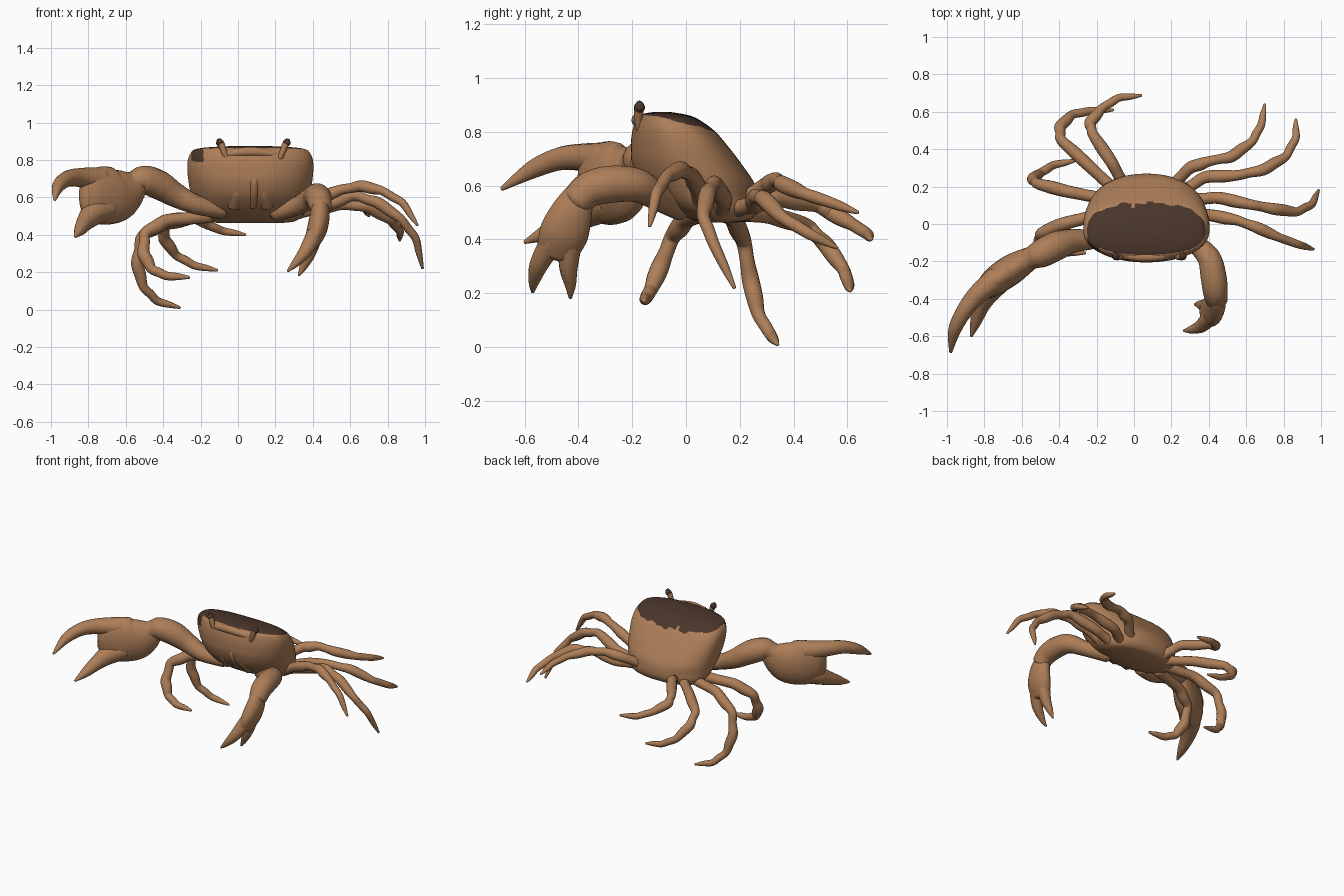
import bpy, bmesh, math
from mathutils import Vector


def material(name, rgb):
    m = bpy.data.materials.new(name)
    m.diffuse_color = (*rgb, 1)
    return m


TAN = material("tan shell", (0.42, 0.21, 0.098))
DARK = material("dark brown", (0.068, 0.036, 0.024))


def spline(rows, steps):
    """Smooth rows of numbers (Catmull-Rom)."""
    p = [rows[0]] + list(rows) + [rows[-1]]
    out = []
    for i in range(1, len(p) - 2):
        for k in range(steps):
            t = k / steps
            out.append([0.5 * (2 * b + (c - a) * t + (2 * a - 5 * b + 4 * c - d) * t * t
                               + (3 * b - a - 3 * c + d) * t ** 3)
                        for a, b, c, d in zip(*p[i - 1:i + 3])])
    return out + [list(rows[-1])]


def loft(name, rings, mats=(TAN,), rule=None):
    """Skin a list of closed rings and cap both ends."""
    bm = bmesh.new()
    loops = [[bm.verts.new(v) for v in r] for r in rings]
    n = len(loops[0])
    for a, b in zip(loops, loops[1:]):
        for j in range(n):
            bm.faces.new((a[j], a[(j + 1) % n], b[(j + 1) % n], b[j]))
    for end in (loops[0], loops[-1]):
        c = bm.verts.new(sum((v.co for v in end), Vector()) / n)
        for j in range(n):
            bm.faces.new((end[j], end[(j + 1) % n], c))
    bmesh.ops.recalc_face_normals(bm, faces=bm.faces)
    for f in bm.faces:
        f.smooth = True
        if rule:
            f.material_index = rule(f)
    me = bpy.data.meshes.new(name)
    bm.to_mesh(me)
    bm.free()
    for m in mats:
        me.materials.append(m)
    ob = bpy.data.objects.new(name, me)
    bpy.context.collection.objects.link(ob)
    return ob


def limb(name, rows, up=(0, 0, 1), mat=TAN, sides=16, steps=6):
    """Tube through rows of x, y, z, radius and optional second radius."""
    rows = spline([tuple(r) + (r[3],) * (5 - len(r)) for r in rows], steps)
    pts = [Vector(r[:3]) for r in rows]
    rings = []
    last = len(pts) - 1
    ref = Vector(up)
    for i, r in enumerate(rows):
        t = (pts[min(i + 1, last)] - pts[max(i - 1, 0)]).normalized()
        s = t.cross(ref).normalized()
        u = s.cross(t)
        if abs(r[3] - r[4]) < 1e-6:
            ref = u                      # round limbs carry their frame along
        ring = lambda c, k: [c + s * (k * r[3] * math.cos(a)) + u * (k * r[4] * math.sin(a))
                             for a in (2 * math.pi * j / sides for j in range(sides))]
        if i == 0:
            rings.append(ring(pts[0] - t * r[3] * 0.4, 0.6))
        rings.append(ring(pts[i], 1))
        if i == last:
            rings.append(ring(pts[i] + t * r[3] * 0.4, 0.6))
    return loft(name, rings, (mat,))


def leg(name, pts, r=0.034):
    """Walking leg: full upper part, pinched joints, fine tip."""
    shape = (1.0, 0.9, 0.95, 1.0, 0.82, 0.78, 0.92, 0.9, 0.7, 0.68, 0.62, 0.5, 0.2)
    rows = []
    for i, p in enumerate(pts):
        rows.append((*p, r * shape[2 * i]))
        if i + 1 < len(pts):
            mid = [(a + b) / 2 for a, b in zip(p, pts[i + 1])]
            rows.append((*mid, r * shape[2 * i + 1]))
    limb(name, rows, steps=4)


# Body: stacked rounded outlines; columns are z, front y, back y, half width
CX = 0.066
levels = spline([(0.463, 0.09, 0.19, 0.17), (0.475, 0.02, 0.24, 0.245), (0.52, -0.08, 0.268, 0.293),
                 (0.60, -0.165, 0.258, 0.315), (0.68, -0.20, 0.207, 0.33), (0.75, -0.205, 0.153, 0.337),
                 (0.80, -0.20, 0.11, 0.334), (0.835, -0.19, 0.065, 0.32), (0.857, -0.178, 0.025, 0.295),
                 (0.868, -0.155, -0.02, 0.22), (0.874, -0.12, -0.06, 0.10)], 12)


def outline(z, yf, yb, w, n=160):
    """Oval ring whose back half grows squarer toward the top."""
    out = []
    back = 2.1 + 0.9 * min(1, max(0, (z - 0.56) / 0.2))
    for j in range(n):
        a = 2 * math.pi * j / n
        c, s = math.cos(a), math.sin(a)
        e = 2 / (back if s > 0 else 2.12)
        out.append(Vector((CX + w * math.copysign(abs(c) ** e, c),
                           (yf + yb) / 2 + (yb - yf) / 2 * math.copysign(abs(s) ** e, s), z)))
    return out


def shell_patch(f):
    """Dark saddle on the upper shell with a wavy edge and a central notch."""
    c = f.calc_center_median()
    x, y = c.x - CX, c.y + 0.025
    if -0.25 < c.x < -0.185 and c.y < -0.02 and c.z > 0.79 + 0.2 * max(0, -0.215 - c.x):
        return 1                         # dark front left corner
    wave = 0.006 * math.sin(38 * x) + 0.004 * math.sin(85 * x)
    notch = 0.022 if abs(x + 0.065) < 0.012 else 0
    b = 0.138 + wave - notch if y > 0 else 0.138
    p = 2.3 if y > 0 else 2.6
    return int(f.normal.z > 0.1 and c.z > 0.74 and abs(x / 0.316) ** p + abs(y / b) ** p < 1)


loft("body_shell", [outline(*r) for r in levels], (TAN, DARK), shell_patch)

# Face: brow rim, mouth ridge and cheek swellings
limb("brow_rim", [(-0.12, -0.145, 0.835, 0.02), (-0.06, -0.163, 0.832, 0.022), (0.0, -0.174, 0.84, 0.024),
                  (CX, -0.177, 0.844, 0.026), (0.13, -0.174, 0.84, 0.024), (0.19, -0.163, 0.832, 0.022),
                  (0.25, -0.145, 0.835, 0.02)])
limb("mouth_ridge", [(0.08, -0.182, 0.71, 0.014), (0.085, -0.182, 0.68, 0.025), (0.085, -0.155, 0.62, 0.027),
                     (0.08, -0.10, 0.55, 0.02)], up=(0, 1, 0))
for side in (-1, 1):
    tag = "left" if side < 0 else "right"
    limb(tag + "_cheek", [(CX + side * 0.06, -0.155, 0.68, 0.025), (CX + side * 0.07, -0.135, 0.63, 0.042),
                          (CX + side * 0.09, -0.08, 0.56, 0.042)], up=(0, 1, 0))
    # Eye stalk, dark eye and dark socket
    ex = 0.082
    limb(tag + "_eye_stalk", [(ex + side * 0.143, -0.172, 0.81, 0.015), (ex + side * 0.157, -0.177, 0.845, 0.016),
                              (ex + side * 0.172, -0.175, 0.885, 0.019)], up=(0, 1, 0))
    limb(tag + "_eye", [(ex + side * 0.172, -0.175, 0.878, 0.016), (ex + side * 0.179, -0.173, 0.893, 0.021),
                        (ex + side * 0.185, -0.172, 0.909, 0.012)], up=(0, 1, 0), mat=DARK)
    limb(tag + "_eye_socket", [(ex + side * 0.11, -0.175, 0.803, 0.007), (ex + side * 0.15, -0.167, 0.797, 0.011),
                               (ex + side * 0.19, -0.155, 0.805, 0.007)], mat=DARK)

# Large left claw
limb("large_claw_arm", [(-0.08, -0.03, 0.53, 0.045), (-0.22, -0.08, 0.56, 0.052), (-0.33, -0.09, 0.61, 0.065),
                        (-0.42, -0.12, 0.665, 0.078), (-0.50, -0.16, 0.695, 0.075), (-0.545, -0.18, 0.685, 0.062),
                        (-0.59, -0.2, 0.665, 0.06)])
limb("large_claw_palm", [(-0.53, -0.17, 0.675, 0.055, 0.065), (-0.585, -0.20, 0.64, 0.068, 0.115),
                         (-0.65, -0.24, 0.612, 0.08, 0.147), (-0.73, -0.295, 0.61, 0.078, 0.155),
                         (-0.79, -0.345, 0.61, 0.062, 0.135), (-0.825, -0.38, 0.61, 0.035, 0.09)], sides=24)
limb("large_claw_upper_finger", [(-0.73, -0.29, 0.695, 0.066), (-0.84, -0.38, 0.705, 0.052), (-0.91, -0.47, 0.70, 0.043),
                                 (-0.96, -0.57, 0.66, 0.034), (-0.98, -0.685, 0.588, 0.008)])
limb("large_claw_lower_finger", [(-0.70, -0.28, 0.545, 0.07), (-0.77, -0.35, 0.515, 0.066), (-0.815, -0.43, 0.47, 0.048),
                                 (-0.845, -0.52, 0.425, 0.031), (-0.87, -0.60, 0.39, 0.007)])

# Small right claw
limb("small_claw_arm", [(0.20, -0.02, 0.52, 0.05), (0.32, -0.10, 0.555, 0.05), (0.40, -0.18, 0.60, 0.063),
                        (0.425, -0.28, 0.605, 0.070), (0.435, -0.36, 0.585, 0.067), (0.443, -0.41, 0.54, 0.058)])
limb("small_claw_palm", [(0.44, -0.395, 0.57, 0.042, 0.055), (0.437, -0.425, 0.50, 0.053, 0.078),
                         (0.42, -0.455, 0.42, 0.053, 0.091), (0.388, -0.48, 0.345, 0.04, 0.075)],
     up=(0, 1, 0), sides=24)
limb("small_claw_outer_finger", [(0.41, -0.495, 0.40, 0.046), (0.36, -0.545, 0.31, 0.036), (0.305, -0.565, 0.245, 0.021),
                                 (0.265, -0.57, 0.205, 0.006)], up=(0, 1, 0))
limb("small_claw_inner_finger", [(0.41, -0.43, 0.40, 0.046), (0.38, -0.437, 0.30, 0.035), (0.35, -0.43, 0.23, 0.021),
                                 (0.325, -0.43, 0.182, 0.006)], up=(0, 1, 0))

# Right walking legs, rear to front
leg("right_leg_rear", [(0.19, 0.19, 0.53), (0.30, 0.30, 0.60), (0.40, 0.335, 0.622), (0.52, 0.36, 0.605),
                       (0.63, 0.44, 0.57), (0.68, 0.53, 0.54), (0.70, 0.64, 0.50)])
leg("right_leg_third", [(0.25, 0.17, 0.51), (0.38, 0.25, 0.53), (0.55, 0.26, 0.56), (0.69, 0.29, 0.55),
                        (0.81, 0.36, 0.48), (0.865, 0.46, 0.42), (0.865, 0.56, 0.37)])
leg("right_leg_second", [(0.30, 0.13, 0.51), (0.45, 0.14, 0.55), (0.62, 0.105, 0.61), (0.75, 0.08, 0.57),
                         (0.87, 0.065, 0.485), (0.95, 0.105, 0.38), (0.987, 0.18, 0.22)])
leg("right_leg_front", [(0.30, 0.06, 0.52), (0.42, 0.045, 0.59), (0.55, 0.02, 0.64), (0.66, -0.02, 0.66),
                        (0.77, -0.07, 0.635), (0.88, -0.11, 0.57), (0.96, -0.135, 0.45)])

# Left walking legs, rear to front
leg("left_leg_rear", [(-0.05, 0.20, 0.50), (-0.12, 0.33, 0.555), (-0.22, 0.48, 0.53), (-0.235, 0.54, 0.50),
                      (-0.17, 0.62, 0.455), (-0.08, 0.675, 0.42), (0.04, 0.687, 0.40)])
leg("left_leg_third", [(-0.10, 0.18, 0.50), (-0.24, 0.31, 0.49), (-0.39, 0.45, 0.45), (-0.395, 0.52, 0.38),
                       (-0.33, 0.585, 0.29), (-0.23, 0.605, 0.235), (-0.11, 0.61, 0.21)])
leg("left_leg_second", [(-0.14, 0.13, 0.50), (-0.36, 0.175, 0.48), (-0.515, 0.215, 0.39), (-0.54, 0.24, 0.25),
                        (-0.505, 0.27, 0.12), (-0.43, 0.315, 0.045), (-0.31, 0.34, 0.010)], 0.035)
leg("left_leg_front", [(-0.15, 0.06, 0.50), (-0.38, 0.0, 0.475), (-0.495, -0.05, 0.41), (-0.505, -0.095, 0.30),
                       (-0.46, -0.13, 0.215), (-0.38, -0.15, 0.18), (-0.26, -0.155, 0.172)], 0.037)
